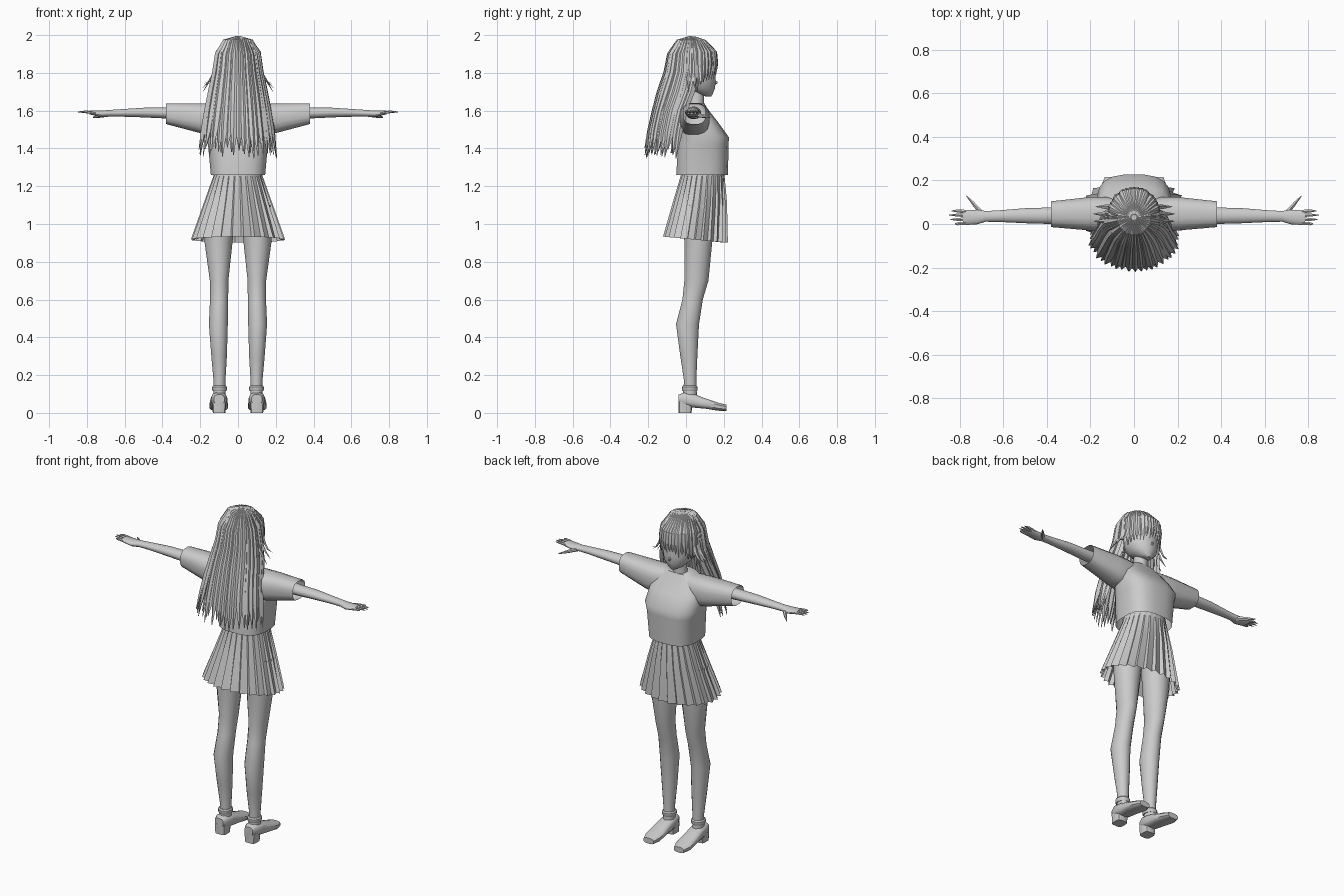
import bpy, bmesh, random
from math import sin, cos, pi, radians, copysign
from mathutils import Vector

random.seed(4)
cube = bpy.data.objects.get("Cube")
if cube:
    bpy.data.objects.remove(cube, do_unlink=True)

grey = bpy.data.materials.new("plain grey")
grey.use_nodes = True
COLOUR = (0.6, 0.6, 0.6, 1)
grey.diffuse_color = COLOUR
grey.node_tree.nodes["Principled BSDF"].inputs["Base Color"].default_value = COLOUR


def finish(name, bm, mirror=False, angle=40):
    """Turn a bmesh into a shaded object, mirrored across x if asked."""
    bmesh.ops.recalc_face_normals(bm, faces=bm.faces)
    mesh = bpy.data.meshes.new(name)
    bm.to_mesh(mesh)
    bm.free()
    mesh.materials.append(grey)
    obj = bpy.data.objects.new(name, mesh)
    bpy.context.collection.objects.link(obj)
    bpy.ops.object.select_all(action='DESELECT')
    obj.select_set(True)
    bpy.context.view_layer.objects.active = obj
    bpy.ops.object.shade_smooth_by_angle(angle=radians(angle))
    if mirror:
        obj.modifiers.new("mirror", 'MIRROR')
    return obj


def ring(axis, x, y, z, a, b, n=16, power=2):
    """Superellipse of half sizes a and b, square to the axis."""
    pts = []
    for i in range(n):
        t = 2 * pi * (i + 0.5) / n
        u = a * copysign(abs(cos(t)) ** (2 / power), cos(t))
        v = b * copysign(abs(sin(t)) ** (2 / power), sin(t))
        offset = {'x': (0, u, v), 'y': (u, 0, v), 'z': (u, v, 0)}[axis]
        pts.append(Vector((x, y, z)) + Vector(offset))
    return pts


def skin(bm, rings, start=True, end=True):
    """Bridge closed rings, with optional end caps."""
    rows = [[bm.verts.new(p) for p in r] for r in rings]
    n = len(rows[0])
    for low, high in zip(rows, rows[1:]):
        for i in range(n):
            j = (i + 1) % n
            bm.faces.new((low[i], low[j], high[j], high[i]))
    if start:
        bm.faces.new(rows[0])
    if end:
        bm.faces.new(rows[-1])


def loft(name, axis, table, n=16, power=2, mirror=False, start=True, end=True):
    bm = bmesh.new()
    skin(bm, [ring(axis, *row, n, power) for row in table], start, end)
    return finish(name, bm, mirror)


# Legs
loft("legs", 'z', [
    (.095, .07, 1.1, .085, .09), (.103, .065, .9, .075, .075),
    (.1, .055, .7, .05, .065), (.1, .035, .6, .049, .055),
    (.104, .008, .47, .051, .062), (.1, .015, .3, .042, .046),
    (.098, .022, .17, .032, .033), (.098, .02, .06, .032, .04)], mirror=True)

# Shoes with heel and ankle strap
loft("shoes", 'y', [
    (.1, -.04, .072, .028, .025), (.1, -.01, .072, .042, .036),
    (.1, .05, .062, .045, .036), (.102, .1, .05, .048, .028),
    (.102, .17, .033, .05, .022), (.102, .215, .026, .034, .017)],
    n=12, power=3, mirror=True)
loft("shoe_heels", 'z', [(.1, -.005, 0, .034, .035), (.1, -.003, .06, .038, .038)],
     n=12, power=4, mirror=True)
loft("ankle_straps", 'z', [
    (.098, .02, .115, .036, .039), (.098, .02, .122, .04, .043),
    (.098, .02, .137, .04, .043), (.098, .02, .144, .034, .037)],
    mirror=True)

# Pleated skirt, saw-toothed and open below
bm = bmesh.new()
PLEATS = 26
rows = []
for cy, z, hx, hy, depth, dip in [(.088, 1.3, .122, .108, 0, 0),
                                  (.088, 1.255, .13, .117, .004, 0),
                                  (.075, 1.12, .178, .143, .012, .004),
                                  (.05, .917, .25, .173, .022, .016)]:
    row = []
    for i in range(PLEATS):
        for shift, drop in ((0, 0), (.8, depth)):
            t = 2 * pi * (i + shift) / PLEATS
            row.append((cos(t) * (hx - drop), cy + sin(t) * (hy - drop), z - dip * sin(t)))
    rows.append(row)
skin(bm, rows, False, False)
finish("skirt", bm, angle=20)

# Shirt body and open sleeves
loft("shirt_body", 'z', [
    (0, .085, 1.26, .145, .138), (0, .092, 1.42, .16, .135),
    (0, .098, 1.46, .17, .13), (0, .073, 1.54, .165, .097),
    (0, .045, 1.61, .135, .07), (0, .042, 1.64, .085, .055)],
    n=20, power=2.8, start=False)
loft("sleeves", 'x', [
    (.06, .045, 1.56, .07, .075), (.13, .045, 1.553, .08, .087),
    (.2, .047, 1.56, .078, .08), (.38, .045, 1.584, .06, .056)],
    power=2.6, mirror=True, end=False)

# Arms running into the palms
loft("arms", 'x', [
    (.28, .04, 1.588, .04, .034), (.4, .038, 1.588, .038, .029),
    (.5, .038, 1.59, .035, .026), (.62, .036, 1.588, .027, .02),
    (.68, .035, 1.586, .025, .018), (.72, .032, 1.583, .034, .018),
    (.785, .03, 1.59, .036, .01)], mirror=True)

# Fingers and thumbs
bm = bmesh.new()
for y, reach in ((.001, .822), (.021, .842), (.041, .848), (.06, .838)):
    skin(bm, [ring('x', .77, .03 + (y - .03) * .9, 1.59, .009, .008, 6),
              ring('x', .81, y, 1.594, .008, .007, 6),
              ring('x', reach, y, 1.593, .002, .002, 6)])
skin(bm, [ring('x', .695, .045, 1.58, .018, .013, 6),
          ring('x', .735, .09, 1.572, .014, .01, 6),
          ring('x', .768, .128, 1.565, .003, .003, 6)])
finish("fingers", bm, mirror=True)

# Neck, head and nose
loft("neck", 'z', [(0, .05, 1.58, .055, .05), (0, .055, 1.65, .038, .04),
                   (0, .06, 1.74, .038, .04)])
loft("head", 'z', [
    (0, .12, 1.675, .014, .014), (0, .1, 1.688, .04, .042),
    (0, .075, 1.72, .075, .08), (0, .06, 1.76, .091, .098),
    (0, .05, 1.82, .1, .105), (0, .04, 1.9, .096, .1),
    (0, .03, 1.955, .06, .07), (0, .03, 1.972, .01, .01)], n=20)
bm = bmesh.new()
skin(bm, [ring('y', 0, .145, 1.75, .012, .02, 6), ring('y', 0, .168, 1.748, .002, .003, 6)])
finish("nose", bm)

# Rounded hair cap
loft("hair_cap", 'z', [
    (0, .035, 1.85, .112, .12), (0, .033, 1.9, .11, .117),
    (0, .03, 1.945, .09, .094), (0, .03, 1.978, .056, .058),
    (0, .03, 1.992, .02, .02)], n=24)


def strand(bm, path, angle, widths, thick=.009):
    """Diamond-section lock following (rx, ry, cy, z) stations at one angle."""
    side = Vector((cos(angle), sin(angle), 0))
    out = Vector((sin(angle), -cos(angle), .4)) * thick
    rings = []
    for (rx, ry, cy, z), w in zip(path, widths):
        p = Vector((rx * sin(angle), cy - ry * cos(angle), z))
        slim = min(1, w / .012)
        rings.append((p - side * w, p + out * slim, p + side * w, p - out * slim))
    skin(bm, rings)


# Long back hair: an outer and a shorter inner layer of locks
CROWN = [(.012, .012, .03, 1.993), (.07, .07, .03, 1.972)]
BACK = CROWN + [(.113, .12, .03, 1.9), (.128, .14, .03, 1.8), (.15, .155, .01, 1.7),
                (.17, .143, -.028, 1.6), (.188, .146, -.05, 1.49), (.207, .15, -.068, 1.37)]
WIDTHS = (.004, .012, .019, .021, .022, .022, .018, .002)
bm = bmesh.new()
for shrink, count, lift in ((1, 25, 0), (.86, 19, .03)):
    for i in range(count):
        a = radians(-97 + 194 * i / (count - 1) + random.uniform(-2, 2))
        grow = random.uniform(.97, 1.03) * shrink
        path = [(rx * grow, ry * grow, cy, z) for rx, ry, cy, z in BACK]
        rx, ry, cy, z = path[-1]
        path[-1] = (rx, ry, cy, z + lift + random.uniform(-.025, .04))
        strand(bm, path, a, WIDTHS)
finish("back_hair", bm, angle=30)

# Fringe, longer towards the temples
bm = bmesh.new()
COUNT = 21
for i in range(COUNT):
    swing = -88 + 176 * i / (COUNT - 1)
    tip = 1.775 - .085 * (abs(swing) / 88) ** 2 + random.uniform(-.015, .02)
    grow = random.uniform(.97, 1.02)
    path = CROWN + [(.113 * grow, .123 * grow, .035, 1.91),
                    (.12 * grow, .128 * grow, .036, 1.85),
                    (.119, .124, .036, (tip + 1.85) / 2), (.114, .118, .036, tip)]
    strand(bm, path, radians(180 + swing), (.004, .011, .016, .016, .012, .002), .006)
finish("fringe", bm, angle=30)

# Loose wisps flicking out at the sides
bm = bmesh.new()
for angle, end in ((95, 1.72), (110, 1.745), (80, 1.7)):
    strand(bm, [(.115, .12, .035, 1.85), (.132, .13, .035, 1.79),
                (.155, .13, .035, 1.755), (.188, .13, .035, end)],
           radians(angle), (.01, .012, .008, .001), .006)
finish("side_wisps", bm, mirror=True, angle=30)
